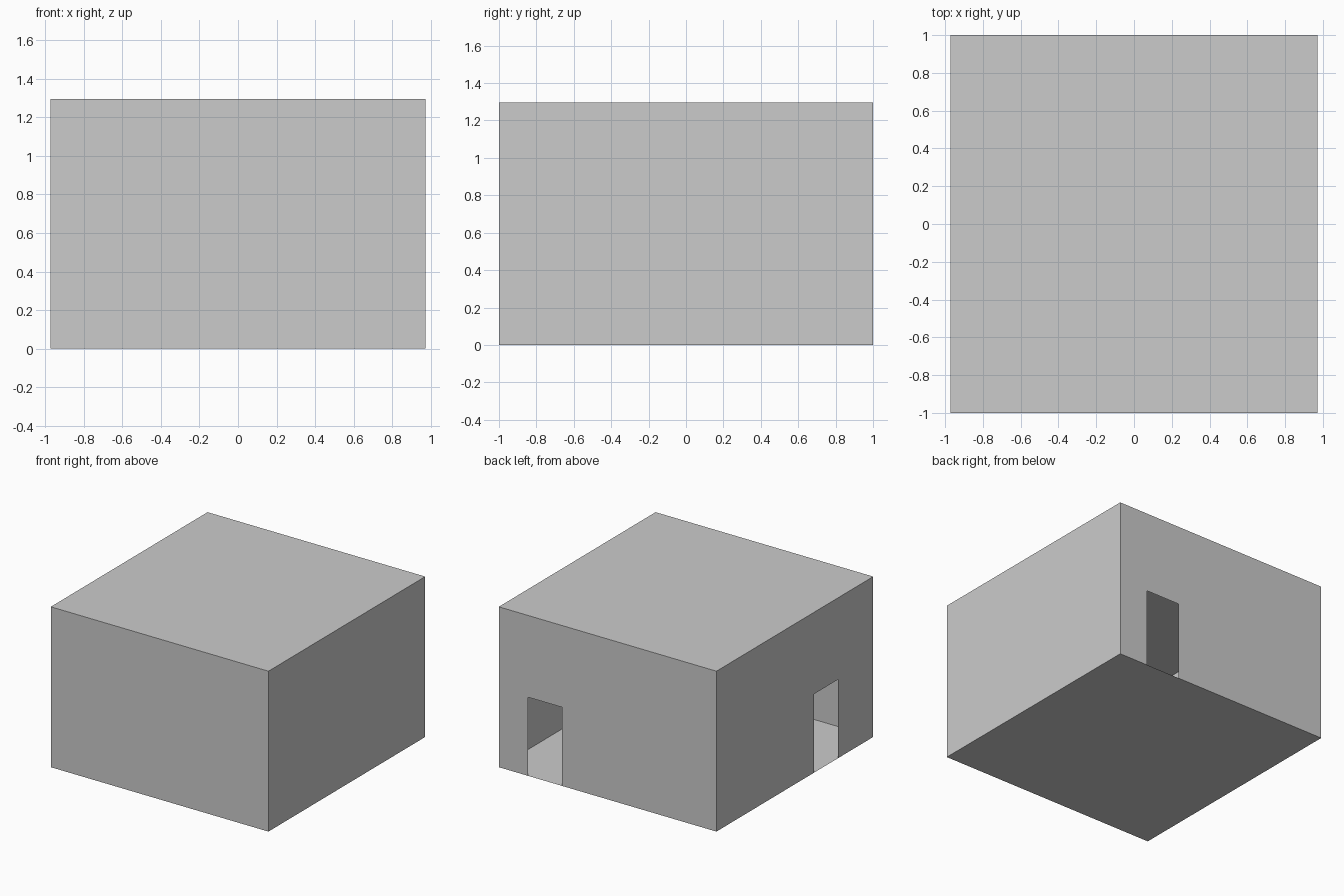
import bpy
from math import radians
from mathutils import Matrix

if "Cube" in bpy.data.objects:
    bpy.data.objects.remove(bpy.data.objects["Cube"])

HALF_X, HALF_Y, HEIGHT = 0.972, 1.0, 1.295
DOOR_HEIGHT = 0.635


def panel(name, points):
    mesh = bpy.data.meshes.new(name)
    mesh.from_pydata(points, [], [range(len(points))])
    obj = bpy.data.objects.new(name, mesh)
    bpy.context.collection.objects.link(obj)
    return obj


def wall(name, angle, half_width, distance, door=None):
    """Thin wall seen from outside, with an optional doorway (start, end)."""
    outline = [(-half_width, 0)]
    if door:
        a, b = door
        outline += [(a, 0), (a, DOOR_HEIGHT), (b, DOOR_HEIGHT), (b, 0)]
    outline += [(half_width, 0), (half_width, HEIGHT), (-half_width, HEIGHT)]
    obj = panel(name, [(u, -distance, z) for u, z in outline])
    obj.data.transform(Matrix.Rotation(radians(angle), 4, 'Z'))


def slab(name, z, facing_up):
    corners = [(-HALF_X, -HALF_Y, z), (HALF_X, -HALF_Y, z),
               (HALF_X, HALF_Y, z), (-HALF_X, HALF_Y, z)]
    panel(name, corners if facing_up else corners[::-1])


# Floor and flat roof
slab("floor", 0, False)
slab("roof", HEIGHT, True)

# Four walls, doorways in the back and left ones
wall("front_wall", 0, HALF_X, HALF_Y)
wall("right_wall", 90, HALF_Y, HALF_X)
wall("back_wall", 180, HALF_X, HALF_Y, door=(-0.712, -0.408))
wall("left_wall", 270, HALF_Y, HALF_X, door=(0.245, 0.55))
